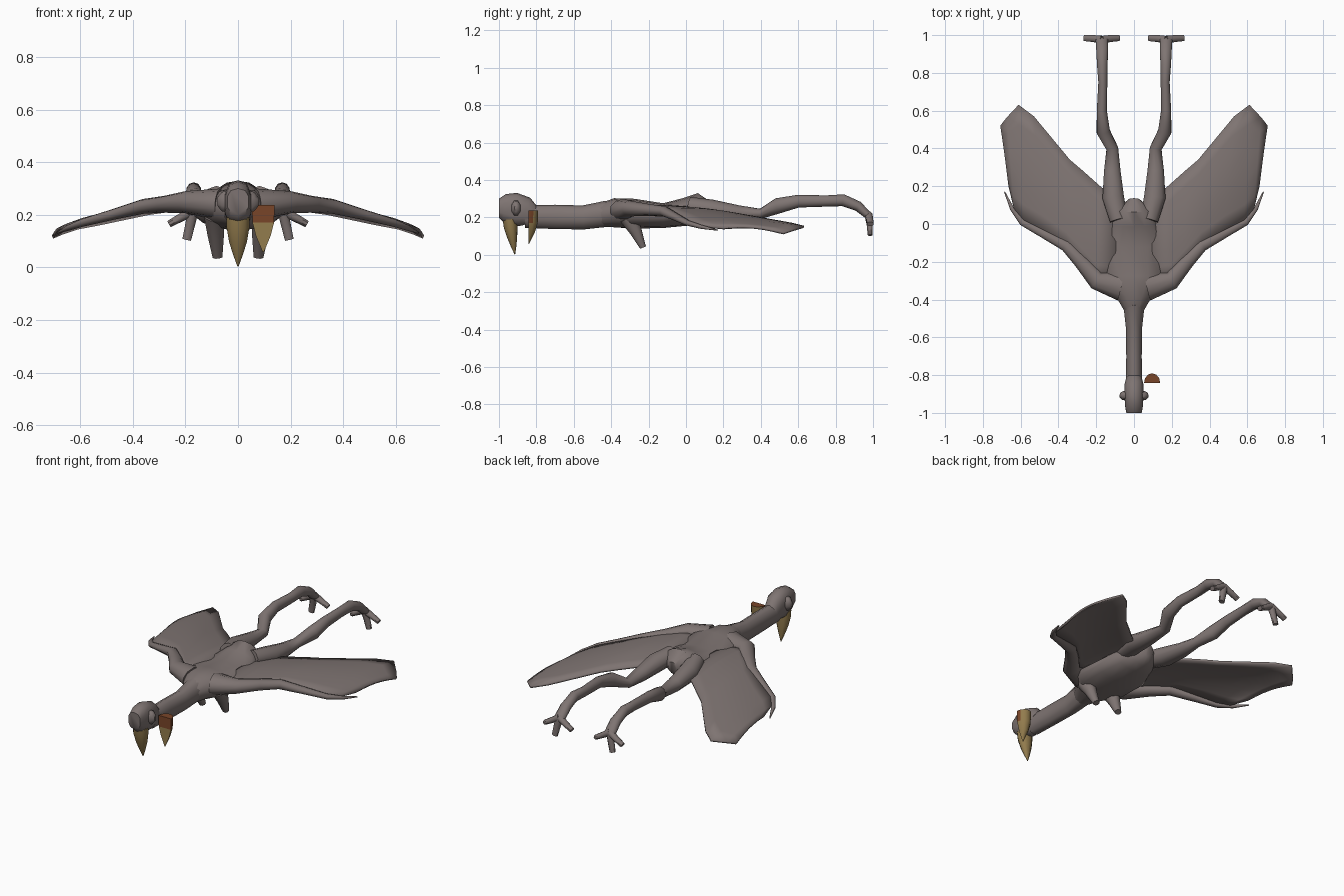
import bpy, bmesh, math
from mathutils import Vector

cube = bpy.data.objects.get("Cube")
if cube:
    bpy.data.objects.remove(cube, do_unlink=True)


def material(name, rgb):
    m = bpy.data.materials.new(name)
    m.use_nodes = True
    m.diffuse_color = (*rgb, 1)
    m.node_tree.nodes["Principled BSDF"].inputs["Base Color"].default_value = (*rgb, 1)
    return m


HIDE = material("grey brown hide", (0.21, 0.175, 0.168))
HORN = material("tan horn", (0.29, 0.2, 0.075))
MOUTH = material("red brown mouth", (0.19, 0.06, 0.022))


def finish(name, bm, mats, angle=50):
    bmesh.ops.recalc_face_normals(bm, faces=bm.faces)
    mesh = bpy.data.meshes.new(name)
    bm.to_mesh(mesh)
    bm.free()
    for m in mats:
        mesh.materials.append(m)
    ob = bpy.data.objects.new(name, mesh)
    bpy.context.collection.objects.link(ob)
    bpy.ops.object.select_all(action='DESELECT')
    ob.select_set(True)
    bpy.context.view_layer.objects.active = ob
    bpy.ops.object.shade_smooth_by_angle(angle=math.radians(angle))
    return ob


def loft(name, path, mat=HIDE, side=1, sides=10, power=1.0, angle=50):
    """Tube through stations (x, y, z, half width, half height)."""
    bm = bmesh.new()
    pts = [Vector((p[0] * side, p[1], p[2])) for p in path]
    rings = []
    for i, p in enumerate(pts):
        t = (pts[min(i + 1, len(pts) - 1)] - pts[max(i - 1, 0)]).normalized()
        up = Vector((0, 0, 1)) if abs(t.z) < 0.85 else Vector((0, -1, 0))
        across = t.cross(up).normalized()
        up = across.cross(t)
        ring = []
        for k in range(sides):
            a = math.tau * (k + 0.5) / sides
            c, s = math.cos(a), math.sin(a)
            u = math.copysign(abs(c) ** power, c) * path[i][3]
            v = math.copysign(abs(s) ** power, s) * path[i][4]
            ring.append(bm.verts.new(p + across * u + up * v))
        rings.append(ring)
    for a, b in zip(rings, rings[1:]):
        for k in range(sides):
            n = (k + 1) % sides
            bm.faces.new((a[k], a[n], b[n], b[k]))
    bm.faces.new(rings[0])
    bm.faces.new(rings[-1])
    return finish(name, bm, [mat], angle)


def wing_web(name, stations, side, steps=6):
    """Cambered sheet spanned between leading and trailing points."""
    bm = bmesh.new()
    rows = []
    for lead, trail in stations:
        row = []
        for k in range(steps + 1):
            f = k / steps
            p = Vector(lead).lerp(Vector(trail), f)
            p.z += 0.018 * math.sin(math.pi * f)
            p.x *= side
            row.append(bm.verts.new(p))
        rows.append(row)
    for a, b in zip(rows, rows[1:]):
        for k in range(steps):
            bm.faces.new((a[k], a[k + 1], b[k + 1], b[k]))
    ob = finish(name, bm, [HIDE])
    mod = ob.modifiers.new("thickness", 'SOLIDIFY')
    mod.thickness = 0.012
    mod.offset = 0


# Body, neck and head
loft("body", [(0, -0.47, 0.21, 0.045, 0.06), (0, -0.38, 0.225, 0.1, 0.078),
              (0, -0.28, 0.22, 0.17, 0.08), (0, -0.12, 0.21, 0.17, 0.066),
              (0, 0, 0.23, 0.13, 0.075), (0, 0.07, 0.25, 0.1, 0.08),
              (0, 0.13, 0.24, 0.03, 0.04)], sides=14)
loft("neck", [(0, -0.86, 0.205, 0.045, 0.06), (0, -0.7, 0.203, 0.043, 0.065),
              (0, -0.55, 0.2, 0.045, 0.064), (0, -0.42, 0.22, 0.06, 0.07)])
loft("head", [(0, -1, 0.25, 0.042, 0.05), (0, -0.97, 0.25, 0.048, 0.075),
              (0, -0.92, 0.243, 0.052, 0.09), (0, -0.86, 0.23, 0.052, 0.08),
              (0, -0.83, 0.21, 0.044, 0.06)], power=0.8)

# Upper beak hanging from the face
loft("upper_beak", [(0, -0.94, 0.19, 0.046, 0.04), (0, -0.937, 0.15, 0.045, 0.037),
                    (0, -0.93, 0.1, 0.036, 0.028), (0, -0.922, 0.05, 0.02, 0.016),
                    (0, -0.915, 0.003, 0.002, 0.002)], mat=HORN)

# Separate lower beak: half cone with a coloured mouth side
bm = bmesh.new()
rings = []
for z, r in ((0.237, 0.043), (0.17, 0.041), (0.12, 0.028), (0.058, 0.002)):
    rings.append([bm.verts.new((0.096 + r * math.cos(math.pi * k / 6),
                                -0.842 + 1.2 * r * math.sin(math.pi * k / 6), z))
                  for k in range(7)])
for a, b in zip(rings, rings[1:]):
    for k in range(7):
        n = (k + 1) % 7
        bm.faces.new((a[k], a[n], b[n], b[k]))
bm.faces.new(rings[0])
bm.faces.new(rings[-1])
beak = finish("lower_beak", bm, [HORN, MOUTH])
for f in beak.data.polygons:
    if f.center.z > 0.17 and f.normal.y < 0.6:
        f.material_index = 1

# Paired parts
WEB = [((0.1, -0.3, 0.25), (0.09, 0.13, 0.235)),
       ((0.2, -0.3, 0.25), (0.18, 0.2, 0.225)),
       ((0.27, -0.22, 0.25), (0.27, 0.28, 0.215)),
       ((0.36, -0.12, 0.24), (0.34, 0.34, 0.205)),
       ((0.48, -0.055, 0.205), (0.53, 0.57, 0.165)),
       ((0.58, 0, 0.175), (0.61, 0.63, 0.15)),
       ((0.63, 0.07, 0.155), (0.67, 0.565, 0.13)),
       ((0.66, 0.2, 0.14), (0.705, 0.52, 0.115))]
ARM = [(0.07, -0.33, 0.24, 0.08, 0.06), (0.2, -0.3, 0.248, 0.05, 0.042),
       (0.28, -0.2, 0.24, 0.04, 0.032), (0.36, -0.115, 0.232, 0.032, 0.028),
       (0.48, -0.05, 0.2, 0.025, 0.02), (0.59, 0.01, 0.17, 0.02, 0.015),
       (0.645, 0.08, 0.15, 0.012, 0.011), (0.685, 0.17, 0.132, 0.003, 0.003)]
LEG = [(0.08, 0.02, 0.26, 0.05, 0.05), (0.11, 0.14, 0.243, 0.06, 0.052),
       (0.115, 0.28, 0.225, 0.046, 0.04), (0.115, 0.4, 0.22, 0.033, 0.027),
       (0.163, 0.49, 0.262, 0.037, 0.042), (0.17, 0.6, 0.287, 0.028, 0.034),
       (0.165, 0.75, 0.288, 0.025, 0.03), (0.168, 0.84, 0.292, 0.029, 0.032),
       (0.168, 0.92, 0.26, 0.033, 0.027), (0.17, 0.975, 0.21, 0.035, 0.02)]
TOES = {"outer": (0.262, 0.165), "middle": (0.195, 0.105), "inner": (0.08, 0.165)}

for side, label in ((1, "left"), (-1, "right")):
    wing_web(label + "_wing_web", WEB, side)
    loft(label + "_wing_arm", ARM, side=side)
    loft(label + "_leg", LEG, side=side)
    for toe, (x, z) in TOES.items():
        mid = (0.17 + x) / 2
        loft(f"{label}_{toe}_toe",
             [(0.17, 0.975, 0.215, 0.022, 0.022),
              (mid, 0.982, (0.215 + z) / 2, 0.02, 0.017),
              (x, 0.985, z, 0.018, 0.014)], side=side, sides=8)
    # Cheek flap and short chest limb
    loft(label + "_cheek", [(0.035, -0.91, 0.25, 0.028, 0.045),
                            (0.06, -0.908, 0.25, 0.025, 0.04),
                            (0.076, -0.905, 0.25, 0.012, 0.02)], side=side, sides=8)
    loft(label + "_chest_limb", [(0.09, -0.31, 0.2, 0.042, 0.05),
                                 (0.085, -0.27, 0.13, 0.034, 0.036),
                                 (0.078, -0.23, 0.04, 0.02, 0.018)], side=side, sides=8)
